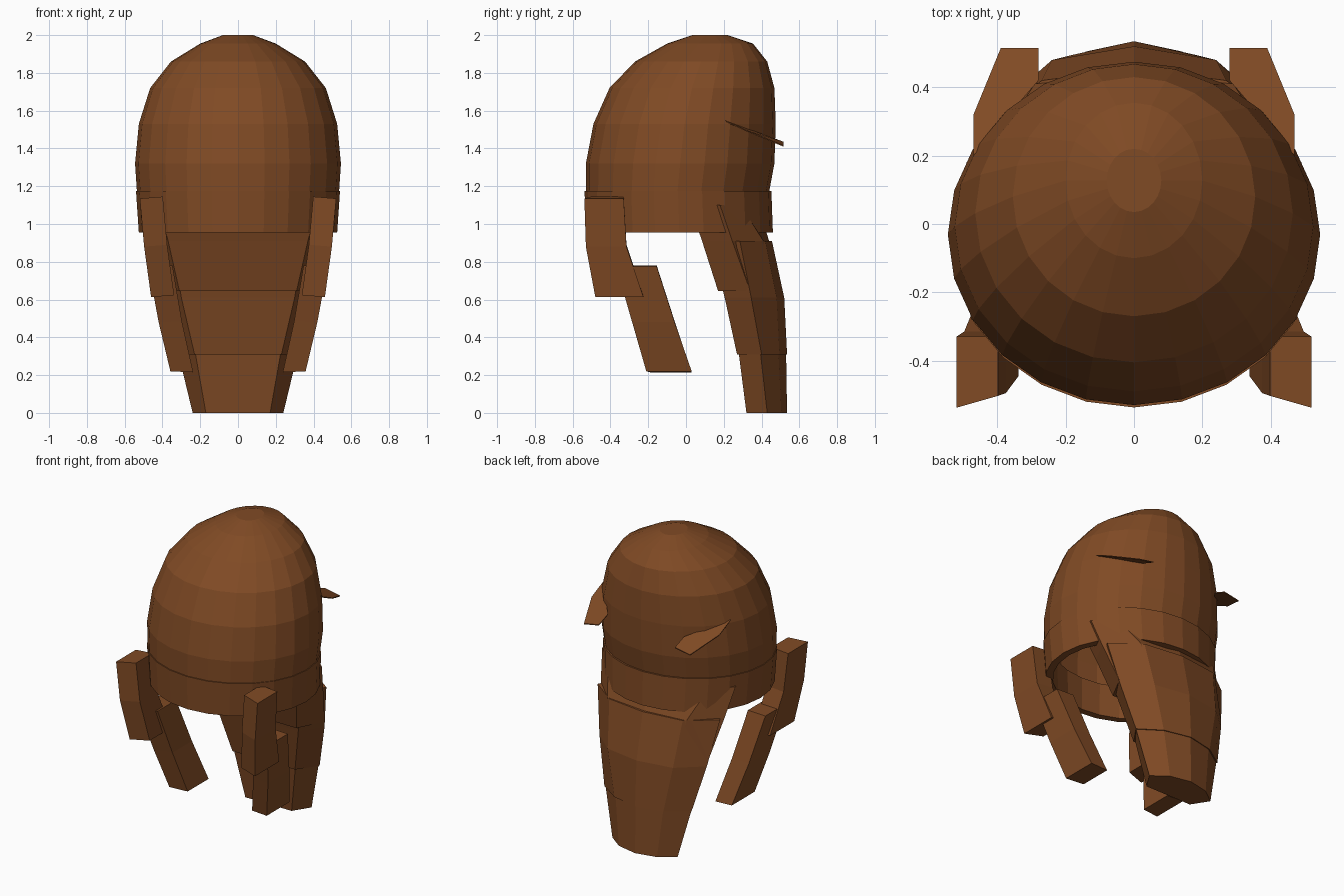
import bpy, bmesh, math

if "Cube" in bpy.data.objects:
    bpy.data.objects.remove(bpy.data.objects["Cube"])

brown = bpy.data.materials.new("chestnut brown")
brown.diffuse_color = (0.216, 0.069, 0.018, 1)
brown.use_nodes = True
brown.node_tree.nodes["Principled BSDF"].inputs["Base Color"].default_value = brown.diffuse_color


def loft(name, rings, cap_start=True, cap_end=True, close=False):
    """Skin a list of equal-length closed rings of points."""
    bm = bmesh.new()
    rows = [[bm.verts.new(p) for p in r] for r in rings]
    n = len(rows[0])
    pairs = list(zip(rows, rows[1:]))
    if close:
        pairs.append((rows[-1], rows[0]))
    for a, b in pairs:
        for i in range(n):
            j = (i + 1) % n
            bm.faces.new((a[i], a[j], b[j], b[i]))
    if cap_start:
        bm.faces.new(rows[0])
    if cap_end:
        bm.faces.new(rows[-1])
    bmesh.ops.recalc_face_normals(bm, faces=bm.faces)
    me = bpy.data.meshes.new(name)
    bm.to_mesh(me)
    bm.free()
    me.materials.append(brown)
    ob = bpy.data.objects.new(name, me)
    bpy.context.collection.objects.link(ob)
    return ob


def oval(z, rx, front, back, n=24):
    c, ry = (front + back) / 2, (back - front) / 2
    return [(rx * math.sin(k * math.tau / n), c - ry * math.cos(k * math.tau / n), z)
            for k in range(n)]


# Crown of the hair: lofted ovals, open underneath
crown = [(2.0, .08, .035, .22), (1.955, .20, -.10, .355), (1.86, .355, -.27, .43),
         (1.72, .465, -.405, .468), (1.53, .525, -.49, .475),
         (1.32, .545, -.53, .468), (1.17, .535, -.53, .44)]
loft("crown", [oval(*r) for r in crown], cap_end=False)

# Hollow band below the crown
band = [(1.175, .54, -.537, .452), (.955, .525, -.53, .46),
        (.955, .48, -.485, .415), (1.175, .49, -.487, .402)]
loft("lower_band", [oval(*r) for r in band], False, False, close=True)


def back_ring(z, inner, side, back, centre_y):
    right = [inner, side, back]
    pts = right + [(0, centre_y)] + [(-x, y) for x, y in reversed(right)]
    return [(x, y, z) for x, y in pts]


# Layered hair falling behind the neck
loft("back_hair_upper", [
    back_ring(1.10, (.42, .02), (.49, .18), (.37, .29), .38),
    back_ring(.91, (.37, .085), (.455, .245), (.29, .41), .44),
    back_ring(.645, (.31, .17), (.40, .34), (.23, .44), .47)])
loft("back_hair_middle", [
    back_ring(.91, (.35, .13), (.45, .285), (.27, .42), .455),
    back_ring(.61, (.30, .205), (.395, .345), (.24, .48), .52),
    back_ring(.31, (.23, .27), (.32, .40), (.18, .495), .535)])
loft("back_hair_tip", [
    back_ring(.31, (.225, .28), (.315, .395), (.175, .49), .53),
    back_ring(0, (.17, .32), (.24, .43), (.14, .505), .535)])


def lock_ring(x_out, x_in, y_front, y_back, z_out, z_in, skew):
    return [(x_out, y_front, z_out), (x_out, y_back, z_out),
            (x_in, y_back, z_in), (x_in, y_front + skew, z_in)]


upper_lock = [lock_ring(.52, .398, -.538, -.33, 1.135, 1.145, .035),
              lock_ring(.497, .375, -.53, -.315, .88, .89, .035),
              lock_ring(.46, .338, -.48, -.225, .613, .623, .035)]
lower_lock = [lock_ring(.475, .347, -.37, -.155, .775, .78, .02),
              lock_ring(.42, .297, -.285, -.06, .48, .485, .02),
              lock_ring(.358, .237, -.21, .03, .22, .215, .02)]
# Loose tuft: a thin leaf-shaped plate
leaf = [(.47, .20, 1.545), (.47, .32, 1.49), (.39, .515, 1.41),
        (.28, .515, 1.43), (.28, .42, 1.465)]
tuft = [leaf, [(x, y, z + .006) for x, y, z in leaf]]

# Paired parts on both sides
for label, s in (("right", 1), ("left", -1)):
    for part, rings in (("front_lock_upper", upper_lock),
                        ("front_lock_lower", lower_lock), ("back_tuft", tuft)):
        loft(f"{part}_{label}", [[(s * x, y, z) for x, y, z in r] for r in rings])
